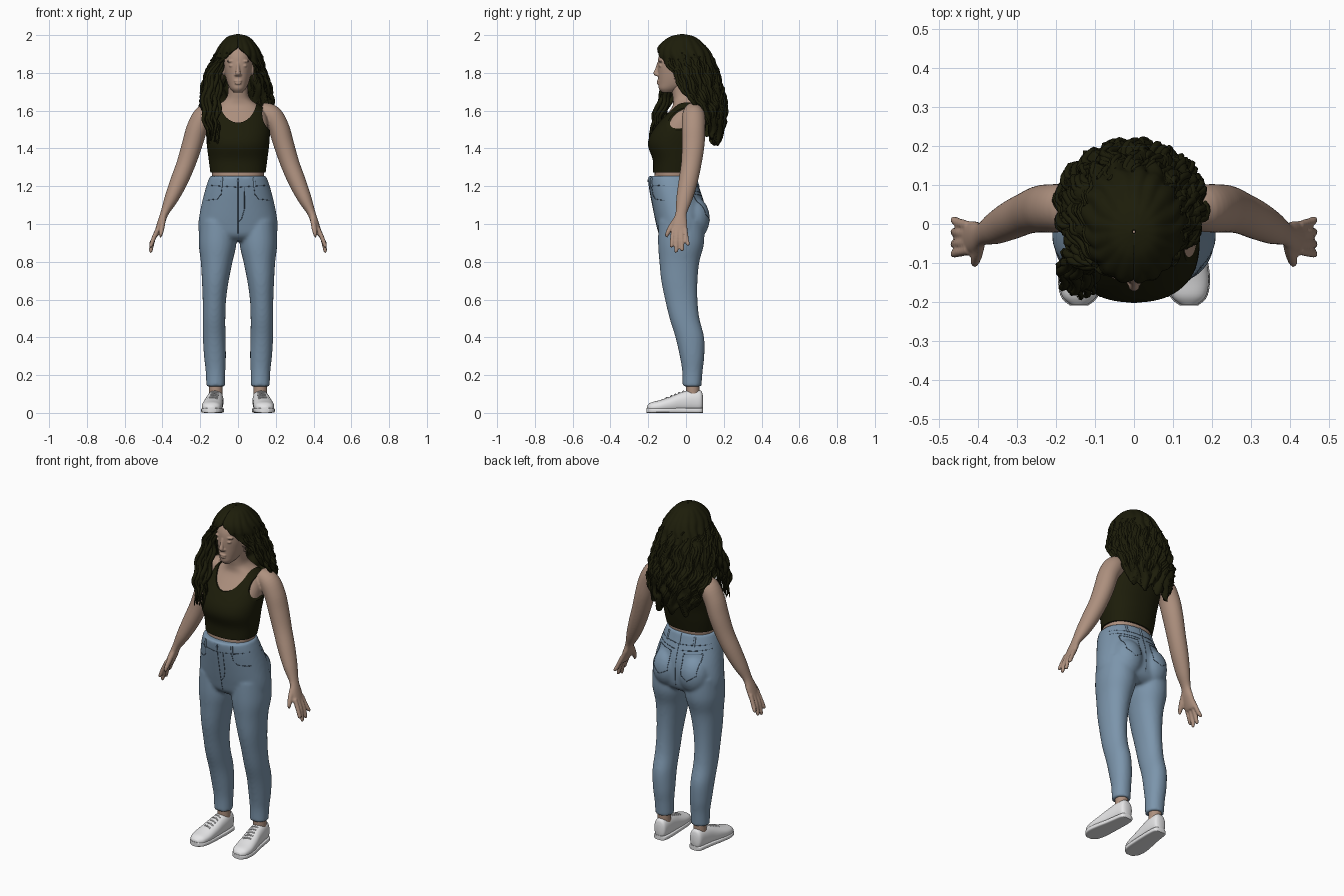
import bpy, bmesh, math, random
from mathutils import Vector, Matrix
from mathutils.bvhtree import BVHTree

random.seed(4)
if "Cube" in bpy.data.objects:
    bpy.data.objects.remove(bpy.data.objects["Cube"])
X, Y, Z = Vector((1, 0, 0)), Vector((0, 1, 0)), Vector((0, 0, 1))


def material(name, *rgb):
    m = bpy.data.materials.new(name)
    m.use_nodes = True
    m.diffuse_color = (*rgb, 1)
    shader = m.node_tree.nodes["Principled BSDF"]
    shader.inputs["Base Color"].default_value = (*rgb, 1)
    shader.inputs["Roughness"].default_value = 0.8
    return m


SKIN = material("skin", .42, .28, .21)
DARK = material("dark olive", .012, .012, .003)
DENIM = material("denim blue", .2, .3, .41)
SEAM = material("seam blue", .07, .11, .16)
WHITE = material("shoe white", .8, .8, .81)


def at(secs, t):
    """Smooth interpolation through a list of tuples, t from 0 to 1."""
    f = t * (len(secs) - 1)
    i = min(int(f), len(secs) - 2)
    u = f - i
    four = secs[max(i - 1, 0)], secs[i], secs[i + 1], secs[min(i + 2, len(secs) - 1)]
    return [b + u / 2 * (c - a + u * (2*a - 5*b + 4*c - d + u * (3*(b - c) + d - a)))
            for a, b, c, d in zip(*four)]


def loft(bm, secs, axis=None, ref=Y, power=2.0, n=32, side=1, steps=5):
    """Closed skin over sections (x, y, z, half width, half depth)."""
    count = steps * (len(secs) - 1)
    rows = [at(secs, i / count) for i in range(count + 1)]
    mids = [Vector((r[0] * side, r[1], r[2])) for r in rows]
    rings = []
    for i, r in enumerate(rows):
        t = axis or (mids[min(i + 1, count)] - mids[max(i - 1, 0)]).normalized()
        u = ref.cross(t).normalized()
        v = t.cross(u)
        ring = []
        for k in range(n):
            c, s = math.cos(math.tau * k / n), math.sin(math.tau * k / n)
            c, s = [math.copysign(abs(q) ** (2 / power), q) for q in (c, s)]
            ring.append(bm.verts.new(mids[i] + u * c * max(r[3], .001) + v * s * max(r[4], .001)))
        rings.append(ring)
    for a, b in zip(rings, rings[1:]):
        for k in range(n):
            bm.faces.new((a[k], a[k - 1], b[k - 1], b[k]))
    bm.faces.new(rings[0])
    bm.faces.new(rings[-1])


def ball(bm, loc, size):
    bmesh.ops.create_uvsphere(bm, u_segments=24, v_segments=16, radius=1,
                              matrix=Matrix.LocRotScale(Vector(loc), None, Vector(size)))


def finish(name, bm, mat, voxel=0, smooth=4, closed=True):
    if closed:
        bmesh.ops.recalc_face_normals(bm, faces=bm.faces)
    mesh = bpy.data.meshes.new(name)
    bm.to_mesh(mesh)
    bm.free()
    mesh.materials.append(mat)
    mesh.shade_smooth()
    mesh.set_sharp_from_angle(angle=math.radians(50))
    ob = bpy.data.objects.new(name, mesh)
    bpy.context.collection.objects.link(ob)
    if voxel:
        m = ob.modifiers.new("blend", 'REMESH')
        m.mode, m.voxel_size, m.use_smooth_shade = 'VOXEL', voxel, True
        m = ob.modifiers.new("soften", 'SMOOTH')
        m.factor, m.iterations = .5, smooth
    return ob


def cords(name, paths, radius, mat, taper=False):
    """One curve object holding a round cord along each path."""
    cu = bpy.data.curves.new(name, 'CURVE')
    cu.dimensions, cu.bevel_depth, cu.bevel_resolution = '3D', radius, 1
    cu.use_fill_caps = True
    for path in paths:
        sp = cu.splines.new('POLY')
        sp.points.add(len(path) - 1)
        for i, (p, q) in enumerate(zip(sp.points, path)):
            p.co = (*q, 1)
            p.radius = math.sin(math.pi * (.12 + .83 * i / (len(path) - 1))) if taper else 1
        sp.use_smooth = True
    cu.materials.append(mat)
    ob = bpy.data.objects.new(name, cu)
    bpy.context.collection.objects.link(ob)
    return ob


# Torso, arms and hands
torso = [(0, -.07, 1.18, .13, .1), (0, -.062, 1.27, .138, .104), (0, -.055, 1.34, .147, .113),
         (0, -.06, 1.41, .156, .132), (0, -.05, 1.46, .16, .136), (0, -.03, 1.51, .16, .127),
         (0, -.003, 1.57, .152, .107), (0, .01, 1.62, .12, .083), (0, .0, 1.655, .072, .068),
         (0, -.015, 1.69, .054, .058), (0, -.03, 1.76, .052, .055)]
arm = [(.12, .035, 1.6, .045, .045), (.175, .04, 1.575, .057, .06), (.215, .04, 1.51, .056, .062),
       (.243, .038, 1.42, .054, .06), (.275, .028, 1.32, .05, .054), (.315, .01, 1.22, .046, .05),
       (.355, -.01, 1.13, .036, .042), (.388, -.025, 1.06, .022, .03), (.406, -.032, 1.01, .02, .039),
       (.425, -.035, .96, .016, .042), (.432, -.035, .94, .011, .036)]
fingers = [(-.068, -.077, .875), (-.047, -.052, .85), (-.025, -.02, .857), (-.004, .01, .885)]
bm = bmesh.new()
loft(bm, torso, axis=Z, power=2.3, n=48)
for side in (1, -1):
    loft(bm, arm, side=side)
    for base, tip, low in fingers:
        loft(bm, [(.424, base, .975, .012, .012), (.448, (base + tip) / 2, .92, .012, .012),
                  (.462, tip, low + .008, .01, .01), (.464, tip, low, .005, .005)], side=side, n=12)
    loft(bm, [(.395, -.05, 1.03, .014, .015), (.402, -.078, .985, .014, .016),
              (.408, -.098, .95, .011, .012), (.41, -.104, .93, .006, .006)], side=side, n=12)
finish("body", bm, SKIN, .0055, 3)

# Head and face
bm = bmesh.new()
loft(bm, [(0, -.1, 1.695, .02, .025), (0, -.085, 1.715, .04, .058), (0, -.058, 1.745, .056, .088),
          (0, -.048, 1.79, .068, .1), (0, -.045, 1.84, .075, .105), (0, -.04, 1.89, .075, .104),
          (0, -.035, 1.935, .062, .085), (0, -.03, 1.97, .03, .04)], axis=Z, n=40, power=2.15)
loft(bm, [(0, -.144, 1.855, .008, .008), (0, -.152, 1.825, .009, .01), (0, -.16, 1.797, .014, .013),
          (0, -.152, 1.783, .012, .008)], axis=-Z, n=16)
for z, w in ((1.757, .022), (1.744, .018)):
    ball(bm, (0, -.145, z), (w, .01, .006))
for s in (1, -1):
    ball(bm, (s * .032, -.135, 1.838), (.017, .01, .008))
    ball(bm, (s * .034, -.132, 1.862), (.026, .013, .007))
    ball(bm, (s * .012, -.148, 1.79), (.008, .01, .007))
    ball(bm, (s * .077, -.05, 1.815), (.008, .017, .03))
finish("head", bm, SKIN, .004, 2)
hoops = [[(s * .082, -.05 + .012 * math.cos(a / 2), 1.775 + .014 * math.sin(a / 2)) for a in range(14)]
         for s in (1, -1)]
cords("earrings", hoops, .002, SKIN)

# Sleeveless cropped top with neck and arm openings
bm = bmesh.new()
hem = at(torso, .105)
loft(bm, [(0, y, z, a + .008, b + .008) for _, y, z, a, b in [hem] + torso[2:9]],
     axis=Z, power=2.3, n=72)
top = finish("cropped_top", bm, DARK)
cutters = []
for x, z, rx, rz in ((0, 1.665, .1, .128), (.228, 1.585, .1, .11), (-.228, 1.585, .1, .11)):
    bm = bmesh.new()
    bmesh.ops.create_cone(bm, cap_ends=True, segments=64, radius1=1, radius2=1, depth=1)
    bm.transform(Matrix.Translation((x, 0, z)) @ Matrix.Diagonal((rx, 1, rz, 1))
                 @ Matrix.Rotation(math.pi / 2, 4, 'X'))
    cut = finish("opening_cutter", bm, DARK)
    cut.hide_render = True
    m = top.modifiers.new("opening", 'BOOLEAN')
    m.operation, m.solver, m.object = 'DIFFERENCE', 'EXACT', cut
    cutters.append(cut)
graph = bpy.context.evaluated_depsgraph_get()
cut_mesh = bpy.data.meshes.new_from_object(top.evaluated_get(graph))
top.modifiers.clear()
top.data = cut_mesh
cut_mesh.set_sharp_from_angle(angle=math.radians(40))
for cut in cutters:
    bpy.data.objects.remove(cut)

# Jeans
bm = bmesh.new()
loft(bm, [(0, -.075, 1.255, .148, .124), (0, -.065, 1.2, .168, .131), (0, -.04, 1.1, .194, .138),
          (0, -.027, 1.0, .21, .13), (0, -.025, .94, .2, .115), (0, -.025, .91, .15, .08)],
     axis=-Z, power=2.2, n=48)
leg = [(.107, -.025, 1.02, .095, .12), (.108, -.026, .9, .1, .122), (.113, -.035, .8, .084, .106),
       (.12, -.035, .7, .071, .096), (.125, -.025, .6, .062, .086), (.127, -.008, .5, .06, .079),
       (.126, .02, .4, .06, .076), (.122, .032, .3, .058, .065), (.119, .034, .22, .052, .054),
       (.118, .032, .14, .05, .05)]
for side in (1, -1):
    loft(bm, leg, axis=-Z, side=side, power=2.1)
    ball(bm, (side * .085, .04, 1.03), (.09, .086, .115))
jeans = finish("jeans", bm, DENIM, .009, 5)

# Seams, pockets and belt loops laid on the denim
graph = bpy.context.evaluated_depsgraph_get()
surface = BVHTree.FromObject(jeans, graph)


def stitch(points, front):
    path = []
    count = 8 * (len(points) - 1)
    for i in range(count + 1):
        f = i / 8
        k = min(int(f), len(points) - 2)
        x, z = Vector(points[k]).lerp(Vector(points[k + 1]), f - k)
        hit = surface.ray_cast(Vector((x, -1 if front else 1, z)), Y if front else -Y)[0]
        if hit:
            path.append(hit)
    return path


band = [(-.158, 1.205), (0, 1.195), (.158, 1.205)]
seams = [stitch(band, True), stitch(band, False),
         stitch([(0, 1.24), (0, .95)], True), stitch([(0, 1.2), (0, .96)], False),
         stitch([(.035, 1.195), (.034, 1.08), (.02, 1.03), (0, 1.01)], True)]
loops = [stitch([(0, 1.25), (0, 1.195)], False)]
for s in (1, -1):
    seams.append(stitch([(s * x, z) for x, z in
                         ((.085, 1.195), (.09, 1.155), (.11, 1.132), (.17, 1.125))], True))
    seams.append(stitch([(s * x, z) for x, z in ((.04, 1.15), (.14, 1.16), (.14, 1.05), (.092, 1.015),
                                                 (.045, 1.04), (.04, 1.15))], False))
    seams.append(stitch([(s * .02, 1.165), (s * .165, 1.18)], False))
    loops += [stitch([(s * .085, 1.245), (s * .088, 1.195)], f) for f in (True, False)]
cords("jeans_seams", seams, .0018, SEAM)
cords("belt_loops", loops, .006, DENIM)
cords("waist_button", [[(0, -.197, 1.228), (0, -.203, 1.228)]], .008, SEAM)

# Ankles and shoes
foot = [(.118, .09, .058, .018, .03), (.118, .078, .062, .036, .056), (.12, .03, .062, .043, .06),
        (.125, -.025, .055, .047, .054), (.132, -.08, .044, .052, .043), (.138, -.14, .034, .054, .033),
        (.14, -.185, .029, .044, .026), (.141, -.207, .024, .02, .014)]
laces = []
for name, side in (("left", 1), ("right", -1)):
    bm = bmesh.new()
    loft(bm, [(.118, .036, z, .036, .036) for z in (.2, .15, .08)], axis=-Z, side=side)
    finish(name + "_ankle", bm, SKIN)
    bm = bmesh.new()
    loft(bm, foot, axis=-Y, ref=Z, power=2.3, side=side)
    finish(name + "_shoe", bm, WHITE)
    bm = bmesh.new()
    loft(bm, [(x, y * 1.01, .013, w + .003, .013) for x, y, _, w, _ in foot],
         axis=-Y, ref=Z, power=5, side=side)
    finish(name + "_sole", bm, WHITE)
    for i in range(5):
        x, y, z, w, h = at(foot, .4 + .055 * i)
        laces.append([(side * (x + w * .55 * math.sin(a)), y + .006 * a, z + h * math.cos(a * .62) + .002)
                      for a in (-1, -.5, 0, .5, 1)])
cords("shoe_laces", laces, .004, WHITE)

# Hair rows: height, centre x, centre y, half width, half depth, right and left reach in degrees
hair = [(2.0, 0, -.02, .004, .004, 180, 180), (1.985, 0, -.02, .055, .065, 180, 180),
        (1.94, 0, -.02, .095, .118, 180, 180), (1.9, 0, -.01, .116, .138, 158, 160),
        (1.86, -.005, 0, .13, .142, 140, 143), (1.8, -.01, .01, .152, .153, 122, 120),
        (1.7, -.008, .03, .174, .158, 125, 106), (1.62, -.005, .045, .182, .158, 110, 85),
        (1.53, 0, .05, .175, .147, 80, 65), (1.44, 0, .05, .15, .122, 60, 48)]


def hair_point(t, s, lift=0.0):
    z, cx, cy, rx, ry, right, left = at(hair, t)
    phi = math.radians(min(left if s > 0 else right, 180)) * s
    fade = min(1, (2 - z) / .25)
    wave = phi * 17 + fade * 1.6 * math.sin(z * 42 + 2 * math.sin(phi * 3))
    grow = lift + fade * .009 * math.sin(wave)
    z += .025 * t ** 8 * math.sin(phi * 11)
    return Vector((cx + (rx + grow) * math.sin(phi), cy + (ry + grow) * math.cos(phi), z))


bm = bmesh.new()
rows, cols = 80, 180
grid = [[bm.verts.new(hair_point(i / rows, 2 * j / cols - 1)) for j in range(cols + 1)]
        for i in range(rows + 1)]
for a, b in zip(grid, grid[1:]):
    for j in range(cols):
        bm.faces.new((a[j], b[j], b[j + 1], a[j + 1]))
shell = finish("hair_shell", bm, DARK, closed=False)
m = shell.modifiers.new("thickness", 'SOLIDIFY')
m.thickness, m.offset = .012, 0

# Loose wavy strands over the hair, and the lock in front of the right shoulder
strands = []
for i in range(46):
    s, beat = -1 + 2 * i / 45, random.uniform(0, 6)
    start, end = random.uniform(.3, .5), random.uniform(.9, 1)
    strands.append([hair_point(start + (end - start) * k / 30,
                               max(-1, min(1, s + .03 * math.sin(k * .75 + beat))),
                               .003 + .004 * math.cos(k * .75 + beat)) for k in range(31)])
cords("hair_strands", strands, .01, DARK, True)
path = [(-.09, -.1, 1.88), (-.125, -.085, 1.8), (-.142, -.095, 1.7), (-.145, -.13, 1.6),
        (-.138, -.155, 1.52), (-.125, -.165, 1.42)]
lock = []
for i in range(16):
    a, beat, end = i * 2.4, random.uniform(0, 6), random.uniform(.85, 1)
    strand = []
    for k in range(31):
        spread = .01 + .03 * math.sin(math.pi * min(.75, k / 34)) * math.sqrt((i + 1) / 16)
        strand.append(Vector(at(path, end * k / 30)) + Vector((
            spread * math.cos(a) * 1.2 + .007 * math.sin(k * .8 + beat),
            spread * math.sin(a) * .8 + .006 * math.cos(k * .8 + beat), 0)))
    lock.append(strand)
cords("front_hair_lock", lock, .013, DARK, True)
